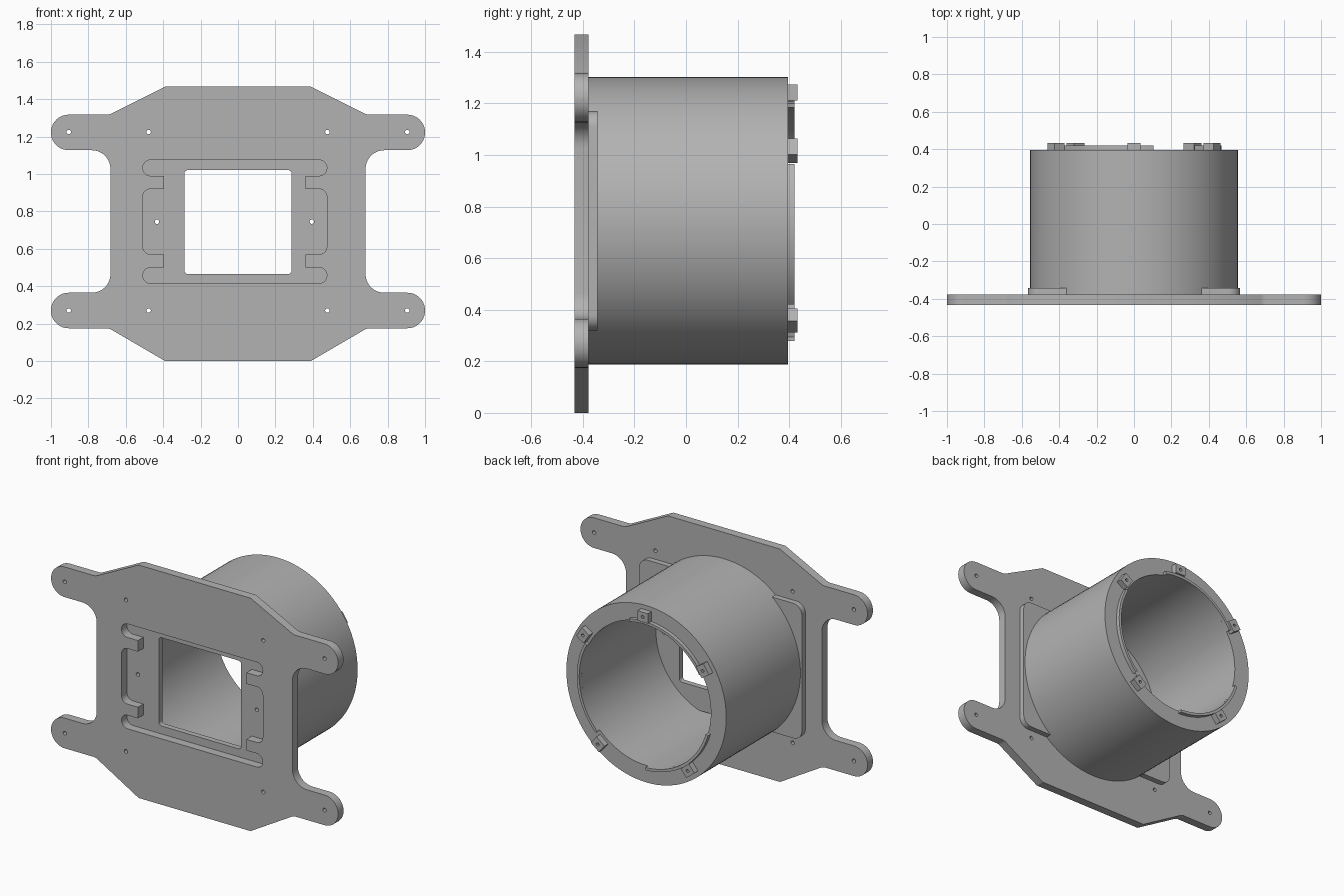
import bpy, bmesh, math
from mathutils import Vector, Matrix

cube = bpy.data.objects.get("Cube")
if cube:
    bpy.data.objects.remove(cube, do_unlink=True)

grey = bpy.data.materials.new("plain_grey")
grey.use_nodes = True
grey.diffuse_color = (0.45, 0.45, 0.45, 1)
grey.node_tree.nodes["Principled BSDF"].inputs["Base Color"].default_value = (0.45, 0.45, 0.45, 1)

CZ = 0.745                                    # height of the tube axis
FRONT, PLATE_BACK, PAD_BACK = -0.432, -0.378, -0.343
TUBE_BACK, LIP_BACK, TAB_BACK = 0.395, 0.42, 0.432


def rounded(corners, steps=10):
    """Closed outline from (x, z, radius) corners."""
    out = []
    for i, (x, z, r) in enumerate(corners):
        p = Vector((x, z))
        if r == 0:
            out.append(p)
            continue
        a = (Vector(corners[i - 1][:2]) - p).normalized()
        b = (Vector(corners[(i + 1) % len(corners)][:2]) - p).normalized()
        half = a.angle(b) / 2
        centre = p + (a + b).normalized() * (r / math.sin(half))
        start = p + a * (r / math.tan(half)) - centre
        end = p + b * (r / math.tan(half)) - centre
        sweep = math.atan2(start.x * end.y - start.y * end.x, start.dot(end))
        for k in range(steps + 1):
            out.append(centre + Matrix.Rotation(sweep * k / steps, 2) @ start)
    return out


def mirror_x(right):
    return right + [(-x, z, r) for x, z, r in reversed(right)]


def rect(w, h, r):
    return rounded(mirror_x([(w, h, r), (w, -h, r)]))


def shift(points, x, z):
    return [p + Vector((x, z)) for p in points]


def arc(r, a0, a1, n):
    return [Vector((r * math.cos(a), r * math.sin(a)))
            for a in (math.radians(a0 + (a1 - a0) * i / n) for i in range(n + 1))]


def circle(r, x=0, z=0, n=96):
    return shift(arc(r, 0, 360, n)[:-1], x, z)


def extrude(name, loops, y0, y1, spin=0, z=0):
    """Solid from an outline with holes, running from y0 to y1."""
    curve = bpy.data.curves.new(name, 'CURVE')
    curve.dimensions = '2D'
    curve.fill_mode = 'BOTH'
    curve.extrude = (y1 - y0) / 2
    for pts in loops:
        spline = curve.splines.new('POLY')
        spline.points.add(len(pts) - 1)
        for sp, p in zip(spline.points, pts):
            sp.co = (p.x, p.y, 0, 1)
        spline.use_cyclic_u = True
    temp = bpy.data.objects.new(name + "_path", curve)
    bpy.context.collection.objects.link(temp)
    bpy.context.view_layer.update()
    mesh = bpy.data.meshes.new_from_object(temp.evaluated_get(bpy.context.evaluated_depsgraph_get()))
    bpy.data.objects.remove(temp, do_unlink=True)
    mesh.transform(Matrix.Translation((0, (y0 + y1) / 2, z))
                   @ Matrix.Rotation(math.pi / 2, 4, 'X')
                   @ Matrix.Rotation(math.radians(spin), 4, 'Z'))
    bm = bmesh.new()
    bm.from_mesh(mesh)
    bmesh.ops.remove_doubles(bm, verts=bm.verts, dist=1e-5)
    bmesh.ops.recalc_face_normals(bm, faces=bm.faces)
    bm.to_mesh(mesh)
    bm.free()
    mesh.materials.clear()
    mesh.materials.append(grey)
    obj = bpy.data.objects.new(name, mesh)
    bpy.context.collection.objects.link(obj)
    bpy.ops.object.select_all(action='DESELECT')
    obj.select_set(True)
    bpy.context.view_layer.objects.active = obj
    bpy.ops.object.shade_smooth_by_angle(angle=math.radians(30))
    return obj


# Mounting plate with four rounded arms, screw holes and an open pocket
END = 0.094
outline = rounded(mirror_x([
    (0.39, 1.467, 0), (0.69, 1.317, 0.06), (1, 1.317, END), (1, 1.127, END),
    (0.682, 1.127, 0.1), (0.682, 0.365, 0.1), (1, 0.365, END), (1, 0.175, END),
    (0.69, 0.175, 0.06), (0.39, 0, 0)]))
upper = [(0.492, 0.33, 0.042), (0.492, 0.245, 0.042), (0.378, 0.245, 0),
         (0.378, 0.175, 0), (0.492, 0.175, 0.042)]
lower = [(x, -z, r) for x, z, r in reversed(upper)]
pocket = shift(rounded(mirror_x(upper + lower)), -0.017, CZ)
screws = [circle(0.012, x, z, 16) for x in (-0.905, -0.478, 0.478, 0.905) for z in (0.27, 1.224)]
extrude("mounting_plate", [outline, pocket] + screws, FRONT, PLATE_BACK)

# Raised pad that closes the pocket, with the square window
window = shift(rect(0.287, 0.278, 0.02), 0, -0.002)
pad_holes = [circle(0.012, x, 0, 16) for x in (-0.433, 0.395)]
extrude("pocket_floor", [rect(0.567, 0.425, 0.06), window] + pad_holes, PLATE_BACK, PAD_BACK, z=CZ)

# Tube
extrude("tube", [circle(0.557), circle(0.45)], PLATE_BACK + 0.0005, TUBE_BACK, z=CZ)

# Three lip segments around the bore
for i in range(3):
    a = 77 + 119.5 * i
    ring = arc(0.467, a, a + 72, 24) + arc(0.45, a + 72, a, 24)
    extrude(f"rim_lip_{i + 1}", [ring], TUBE_BACK, LIP_BACK, z=CZ)

# Five drilled tabs on the rim
for i, angle in enumerate((90, 33, 147, -51, -129)):
    tab = shift(rect(0.031, 0.036, 0), 0.498, 0)
    extrude(f"rim_tab_{i + 1}", [tab, circle(0.01, 0.498, 0, 12)], TUBE_BACK, TAB_BACK, angle, CZ)
